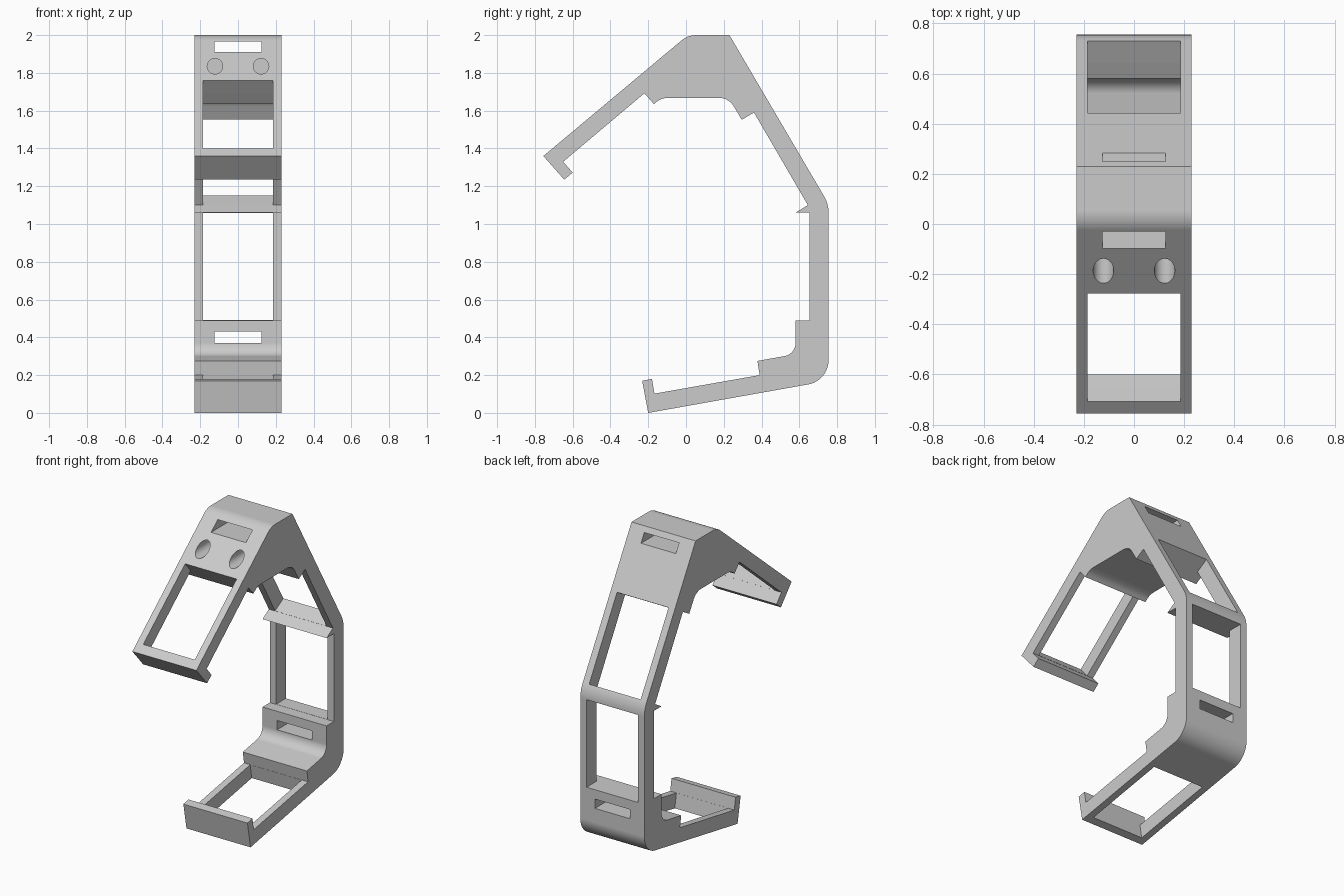
import bpy, bmesh, math
from mathutils import Vector, Matrix

cube = bpy.data.objects.get("Cube")
if cube:
    bpy.data.objects.remove(cube, do_unlink=True)

HALF_WIDTH = 0.23
WINDOW_HALF = 0.185
SLOT_HALF = 0.125


def fillet(prev, corner, nxt, radius, steps=10):
    """Points of an arc that rounds one profile corner."""
    a, b = (prev - corner).normalized(), (nxt - corner).normalized()
    half = a.angle(b) / 2
    centre = corner + (a + b).normalized() * (radius / math.sin(half))
    reach = radius / math.tan(half)
    start, end = corner + a * reach - centre, corner + b * reach - centre
    return [centre + start.lerp(end, i / steps).normalized() * radius
            for i in range(steps + 1)]


def rounded(corners):
    pts = [Vector(c[:2]) for c in corners]
    out = []
    for i, c in enumerate(corners):
        if len(c) == 3:
            out += fillet(pts[i - 1], pts[i], pts[(i + 1) % len(pts)], c[2])
        else:
            out.append(pts[i])
    return out


def new_object(name, bm):
    bmesh.ops.recalc_face_normals(bm, faces=bm.faces)
    mesh = bpy.data.meshes.new(name)
    bm.to_mesh(mesh)
    bm.free()
    obj = bpy.data.objects.new(name, mesh)
    bpy.context.collection.objects.link(obj)
    return obj


def prism(name, profile, half):
    """Closed solid: a (y, z) profile carried across x."""
    bm = bmesh.new()
    right, left = [[bm.verts.new((x, p[0], p[1])) for p in profile]
                   for x in (-half, half)]
    bm.faces.new(right)
    bm.faces.new(left[::-1])
    for i in range(len(profile)):
        bm.faces.new((right[i - 1], left[i - 1], left[i], right[i]))
    return new_object(name, bm)


def window(name, a, b, depth=0.2, inset=0.001):
    """Cutter square to a rail whose inner edge runs from a to b."""
    a, b = Vector(a), Vector(b)
    d = (b - a).normalized()
    n = Vector((d.y, -d.x))
    a, b = a + d * inset, b - d * inset
    return prism(name, [a - n * 0.02, b - n * 0.02, b + n * depth, a + n * depth],
                 WINDOW_HALF)


def slot(name, y0, y1, z0, z1):
    return prism(name, [(y0, z0), (y1, z0), (y1, z1), (y0, z1)], SLOT_HALF)


def bore(name, x, z, y0, y1, radius):
    bm = bmesh.new()
    bmesh.ops.create_cone(
        bm, cap_ends=True, segments=40, radius1=radius, radius2=radius,
        depth=y1 - y0,
        matrix=Matrix.Translation((x, (y0 + y1) / 2, z))
        @ Matrix.Rotation(math.pi / 2, 4, 'X'))
    return new_object(name, bm)


# Bent frame: side outline, optional third value is the corner radius
front_lo, front_hi = (-0.65, 1.33), (-0.22, 1.692)
back_hi, back_lo = (0.36, 1.59), (0.645, 1.10)
wall_hi, wall_lo = (0.655, 1.06), (0.655, 0.49)
foot_in, foot_out = (0.39, 0.20), (-0.167, 0.102)
outline = [
    (-0.20, 0), (0.755, 0.17, 0.13), (0.755, 1.106, 0.17),
    (0.23, 2.0), (0.01, 2.0, 0.12),
    (-0.755, 1.36), (-0.645, 1.235), (-0.60, 1.272),
    front_lo, front_hi,
    (-0.17, 1.635), (-0.13, 1.668, 0.1), (0.226, 1.668, 0.09), (0.295, 1.552),
    back_hi, back_lo, (0.58, 1.06), wall_hi, wall_lo,
    (0.58, 0.49), (0.58, 0.311, 0.07), (0.378, 0.275),
    foot_in, foot_out, (-0.18, 0.18), (-0.232, 0.17),
]
frame = prism("bent_frame", rounded(outline), HALF_WIDTH)

# Openings: four panel windows, two slots and a pair of blind holes
cutters = [
    window("front_arm_window", front_hi, front_lo),
    window("back_arm_window", back_lo, back_hi),
    window("wall_window", wall_lo, wall_hi),
    window("foot_window", foot_out, foot_in),
    slot("top_slot", -0.5, 0.6, 1.91, 1.967),
    slot("wall_slot", 0.5, 0.9, 0.37, 0.43),
]
for side, sx in (("left", 1), ("right", -1)):
    cutters.append(bore(side + "_hole", sx * 0.122, 1.835, -0.4, 0.15, 0.041))

bpy.context.view_layer.objects.active = frame
for cutter in cutters:
    cutter.hide_render = True
    mod = frame.modifiers.new(cutter.name, 'BOOLEAN')
    mod.operation = 'DIFFERENCE'
    mod.solver = 'EXACT'
    mod.object = cutter
    bpy.ops.object.modifier_apply(modifier=mod.name)
    bpy.data.objects.remove(cutter, do_unlink=True)

# Smooth the bends, keep the cut edges crisp
bpy.ops.object.select_all(action='DESELECT')
frame.select_set(True)
bpy.ops.object.shade_smooth_by_angle(angle=math.radians(25))
weighted = frame.modifiers.new("weighted_normals", 'WEIGHTED_NORMAL')
weighted.keep_sharp = True
